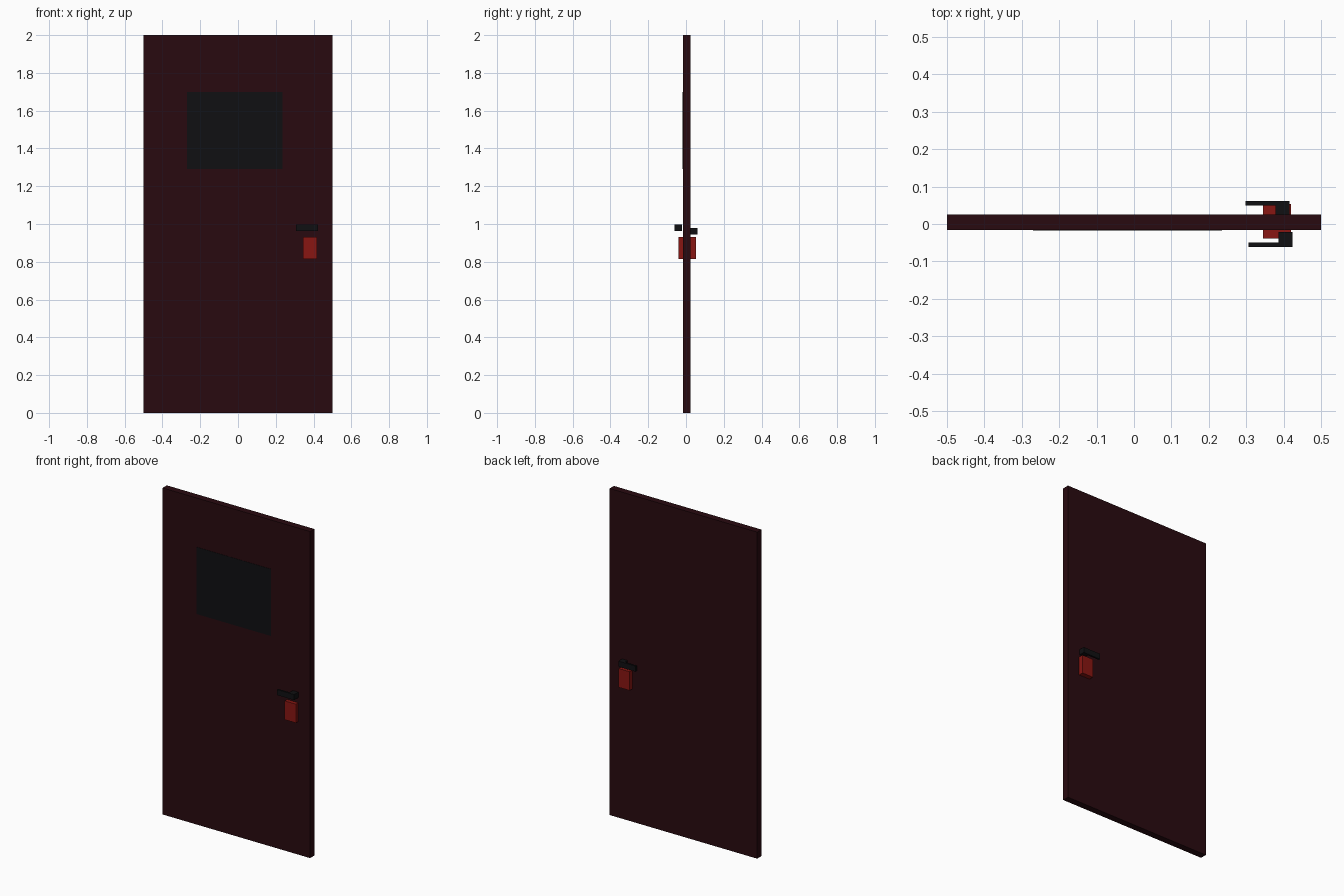
import bpy, bmesh

if "Cube" in bpy.data.objects:
    bpy.data.objects.remove(bpy.data.objects["Cube"])


def material(name, rgb):
    m = bpy.data.materials.new(name)
    m.diffuse_color = (*rgb, 1)
    m.use_nodes = True
    m.node_tree.nodes["Principled BSDF"].inputs["Base Color"].default_value = m.diffuse_color
    return m


maroon = material("maroon", (0.022, 0.003, 0.005, ))
black = material("black", (0.005, 0.005, 0.006))
red = material("red", (0.25, 0.008, 0.006))


def prism(name, outline, z0, z1, mat):
    """Extrude an XY outline from z0 up to z1."""
    bm = bmesh.new()
    face = bm.faces.new([bm.verts.new((x, y, z0)) for x, y in outline])
    ext = bmesh.ops.extrude_face_region(bm, geom=[face])
    verts = [g for g in ext["geom"] if isinstance(g, bmesh.types.BMVert)]
    bmesh.ops.translate(bm, verts=verts, vec=(0, 0, z1 - z0))
    bmesh.ops.recalc_face_normals(bm, faces=bm.faces)
    me = bpy.data.meshes.new(name)
    bm.to_mesh(me)
    bm.free()
    me.materials.append(mat)
    ob = bpy.data.objects.new(name, me)
    bpy.context.collection.objects.link(ob)
    return ob


def box(name, x0, x1, y0, y1, z0, z1, mat):
    return prism(name, [(x0, y0), (x1, y0), (x1, y1), (x0, y1)], z0, z1, mat)


# Door slab, front window panel and the lock block passing through the slab
box("door_panel", -0.5, 0.5, -0.016, 0.025, 0, 2, maroon)
box("window", -0.27, 0.235, -0.0175, 0.0, 1.29, 1.70, black)
box("lock_block", 0.344, 0.419, -0.039, 0.054, 0.815, 0.93, red)


# L-shaped lever handles: a stem at the door edge side and a thin grip bar
def handle(name, x1, side, z0):
    base, inner, outer = (side * d for d in (0.021, 0.05, 0.061))
    outline = [(x1, base), (x1, outer), (x1 - 0.117, outer),
               (x1 - 0.117, inner), (x1 - 0.037, inner), (x1 - 0.037, base)]
    prism(name, outline, z0, z0 + 0.034, black)


handle("front_handle", 0.423, -1, 0.964)
handle("back_handle", 0.415, 1, 0.945)
